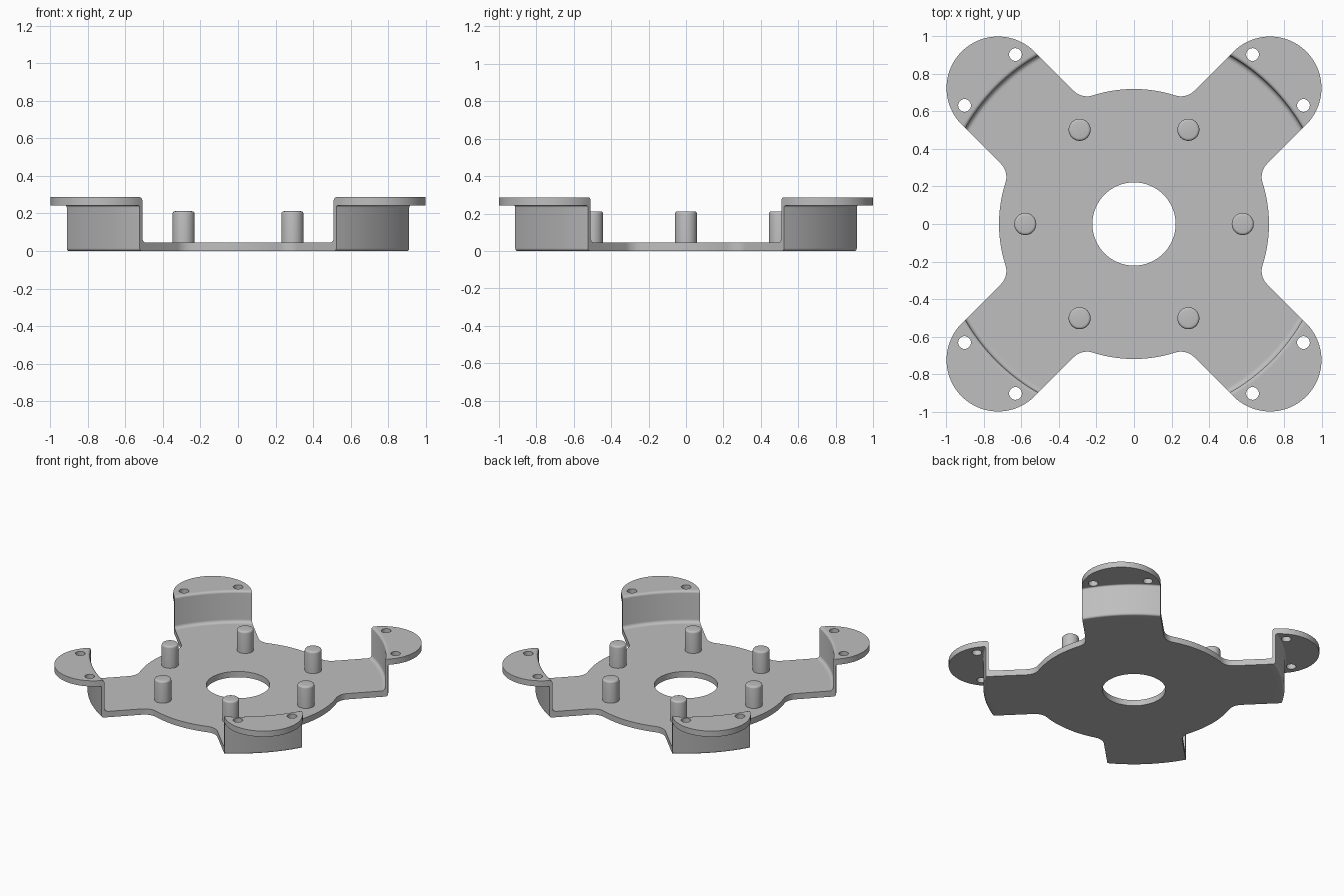
import bpy, bmesh
from math import sin, cos, pi, radians, sqrt, asin, hypot
from mathutils import Matrix

old = bpy.data.objects.get("Cube")
if old:
    bpy.data.objects.remove(old, do_unlink=True)

GREY = (0.52, 0.52, 0.52, 1)
grey = bpy.data.materials.new("grey_metal")
grey.use_nodes = True
grey.diffuse_color = GREY
grey.node_tree.nodes["Principled BSDF"].inputs["Base Color"].default_value = GREY

PLATE = 0.045                        # base thickness
FLANGE_LOW, FLANGE_TOP = 0.243, 0.287
HALF = 0.275                         # arm half width
ROOT, RIM = 1.0, 1.064               # radii where the wall meets base and flange
TIP = 1.025                          # centre distance of the rounded tab


def finish(name, bm, angle=0.0):
    bmesh.ops.recalc_face_normals(bm, faces=bm.faces)
    mesh = bpy.data.meshes.new(name)
    bm.transform(Matrix.Rotation(angle, 4, 'Z'))
    bm.to_mesh(mesh)
    bm.free()
    mesh.materials.append(grey)
    ob = bpy.data.objects.new(name, mesh)
    bpy.context.collection.objects.link(ob)
    bpy.ops.object.select_all(action='DESELECT')
    ob.select_set(True)
    bpy.context.view_layer.objects.active = ob
    bpy.ops.object.shade_smooth_by_angle(angle=radians(35))
    return ob


def arc(cx, cy, r, a0, a1, n):
    return [(cx + r * cos(a0 + (a1 - a0) * i / n),
             cy + r * sin(a0 + (a1 - a0) * i / n)) for i in range(n + 1)]


def circle(cx, cy, r, n):
    return arc(cx, cy, r, 0, 2 * pi, n)[:-1]


def plate(name, loops, z0, z1, angle=0.0):
    """Flat plate from an outline and its holes."""
    bm = bmesh.new()
    edges = []
    for loop in loops:
        vs = [bm.verts.new((x, y, z0)) for x, y in loop]
        edges += [bm.edges.new((vs[i - 1], vs[i])) for i in range(len(vs))]
    bmesh.ops.triangle_fill(bm, use_beauty=True, use_dissolve=False, edges=edges)
    ext = bmesh.ops.extrude_face_region(bm, geom=bm.faces[:], use_keep_orig=True)
    top = [g for g in ext["geom"] if isinstance(g, bmesh.types.BMVert)]
    bmesh.ops.translate(bm, verts=top, vec=(0, 0, z1 - z0))
    return finish(name, bm, angle)


def loft(name, rows, angle=0.0):
    """Solid through a series of closed rows of points."""
    bm = bmesh.new()
    vs = [[bm.verts.new(p) for p in row] for row in rows]
    for a, b in zip(vs, vs[1:]):
        for i in range(len(a)):
            bm.faces.new((a[i - 1], a[i], b[i], b[i - 1]))
    bm.faces.new(vs[0])
    bm.faces.new(vs[-1])
    return finish(name, bm, angle)


# Base plate: round hub, four arms and concave fillets between them
HUB, FILLET = 0.72, 0.1
lean = asin((HALF + FILLET) / (HUB + FILLET))
outline = []
for k in range(4):
    axis = pi / 4 + k * pi / 2
    end = asin(HALF / ROOT)
    before, after = axis - lean, axis + lean
    d = HUB + FILLET
    outline += arc(d * cos(before), d * sin(before), FILLET,
                   before + pi, axis + pi / 2, 10)
    outline += arc(0, 0, ROOT, axis - end, axis + end, 24)
    outline += arc(d * cos(after), d * sin(after), FILLET,
                   axis - pi / 2, after - pi, 10)
    outline += arc(0, 0, HUB, after, axis + pi / 2 - lean, 16)[1:-1]
plate("base_plate", [outline, circle(0, 0, 0.222, 64)], 0, PLATE)

# Wall section (radius, height) with rounded bends
INNER, OUTER = 1.034, 1.053
section = [(ROOT, 0)]
section += [(ROOT, PLATE)]
section += arc(INNER - 0.025, PLATE + 0.025, 0.025, -pi / 2, 0, 6)
section += arc(INNER + 0.018, FLANGE_TOP - 0.018, 0.018, pi, pi / 2, 6)
section += [(RIM, FLANGE_TOP), (RIM, FLANGE_LOW)]
section += arc(RIM, FLANGE_LOW - 0.011, RIM - OUTER, pi / 2, pi, 5)[1:]
section += arc(OUTER - 0.015, 0.015, 0.015, 0, -pi / 2, 5)

# Tab outline: curved inner edge, round outer end
STEPS = 24
across = [-HALF + 2 * HALF * i / STEPS for i in range(STEPS + 1)]
tab = [(sqrt(RIM ** 2 - v * v), v) for v in across]
tab += arc(TIP, 0, HALF, radians(87), radians(-87), 48)
holes = [circle(1.086, s * 0.192, 0.034, 32) for s in (-1, 1)]

for k, name in enumerate(("back_left", "back_right", "front_right", "front_left")):
    turn = pi / 4 + k * pi / 2
    loft(name + "_wall",
         [[(sqrt(r * r - v * v), v, z) for r, z in section] for v in across], turn)
    plate(name + "_flange", [tab] + holes, FLANGE_LOW, FLANGE_TOP, turn)

# Ring of six pegs with rounded top edges
TOP, PEG, ROUND = 0.212, 0.059, 0.014
peg = [(PEG, PLATE - 0.01)] + arc(PEG - ROUND, TOP - ROUND, ROUND, 0, pi / 2, 4)
for k in range(6):
    a = k * pi / 3
    loft("peg_%d" % (k + 1),
         [[(x, y, z) for x, y in circle(0.58 * cos(a), 0.58 * sin(a), r, 32)]
          for r, z in peg])
